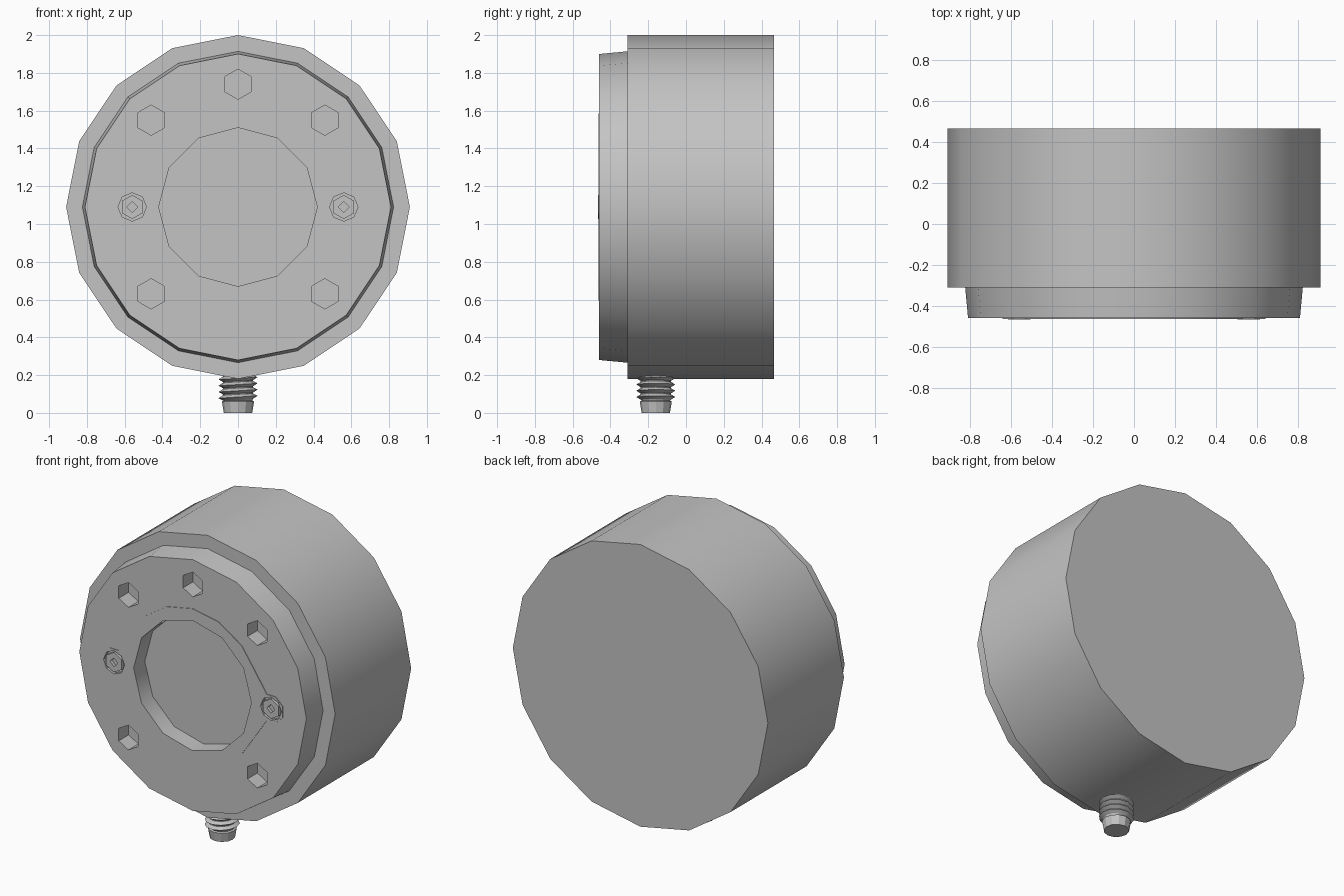
import bpy, bmesh
from math import sin, cos, radians, tau

if "Cube" in bpy.data.objects:
    bpy.data.objects.remove(bpy.data.objects["Cube"], do_unlink=True)

CZ = 1.09        # height of the housing axis
FRONT = -0.46    # front face of the flange

metal = bpy.data.materials.new("grey metal")
metal.use_nodes = True
GREY = (0.55, 0.55, 0.55, 1)
metal.diffuse_color = GREY
metal.node_tree.nodes["Principled BSDF"].inputs["Base Color"].default_value = GREY


def loft(name, rings):
    """Skin equal-sized rings of points and cap both ends."""
    bm = bmesh.new()
    loops = [[bm.verts.new(p) for p in ring] for ring in rings]
    n = len(loops[0])
    for a, b in zip(loops, loops[1:]):
        for i in range(n):
            j = (i + 1) % n
            bm.faces.new((a[i], a[j], b[j], b[i]))
    bm.faces.new(loops[0])
    bm.faces.new(loops[-1])
    bmesh.ops.recalc_face_normals(bm, faces=bm.faces)
    mesh = bpy.data.meshes.new(name)
    bm.to_mesh(mesh)
    bm.free()
    obj = bpy.data.objects.new(name, mesh)
    bpy.context.collection.objects.link(obj)
    mesh.materials.append(metal)
    return obj


def polygon(x, z, r, sides):
    """Regular outline with a corner at the top."""
    return [(x + r * sin(tau * i / sides), z + r * cos(tau * i / sides))
            for i in range(sides)]


def prism(name, outline, y0, y1, back=None):
    return loft(name, [[(x, y0, z) for x, z in outline],
                       [(x, y1, z) for x, z in back or outline]])


def activate(obj):
    bpy.ops.object.select_all(action='DESELECT')
    obj.select_set(True)
    bpy.context.view_layer.objects.active = obj


def cut(obj, outline, depth):
    """Sink a straight pocket into the front of a part."""
    cutter = prism("cutter", outline, -0.6, depth)
    cutter.hide_render = True
    activate(obj)
    mod = obj.modifiers.new("pocket", 'BOOLEAN')
    mod.operation = 'DIFFERENCE'
    mod.solver = 'EXACT'
    mod.object = cutter
    bpy.ops.object.modifier_apply(modifier=mod.name)
    bpy.data.objects.remove(cutter, do_unlink=True)


def smooth(obj, angle=35):
    activate(obj)
    bpy.ops.object.shade_smooth_by_angle(angle=radians(angle))


# Main drum
smooth(prism("housing", polygon(0, CZ, 0.91, 16), -0.31, 0.465))

# Front flange, slightly tapered, with its pockets
flange = prism("front_flange", polygon(0, CZ, 0.81, 16), FRONT, -0.30,
               polygon(0, CZ, 0.825, 16))
recess = polygon(0, CZ, 0.42, 12)
cut(flange, recess, -0.35)
for a in (45, 90, 135, 225, 315):
    x, z = 0.65 * cos(radians(a)), CZ + 0.65 * sin(radians(a))
    cut(flange, polygon(x, z, 0.08, 6), -0.36)

# Retaining ring with an ear on each side
half = [(0.495 * cos(radians(a)), 0.495 * sin(radians(a))) for a in (90, 68, 45, 24)]
half += [(0.56 + 0.09 * cos(radians(a)), 0.09 * sin(radians(a)))
         for a in (110, 70, 25, -25, -70, -110)]
half += [(0.495 * cos(radians(a)), 0.495 * sin(radians(a))) for a in (-24, -45, -68)]
outline = [(s * x, CZ + s * z) for s in (1, -1) for x, z in half]
ring = prism("retaining_ring", outline, FRONT - 0.004, -0.42)
cut(ring, recess, -0.35)

# Socket bolts sunk into the ears
for side, x in (("left", 0.56), ("right", -0.56)):
    for part in (ring, flange):
        cut(part, polygon(x, CZ, 0.075, 8), -0.44)
    bolt = prism(side + "_bolt", polygon(x, CZ, 0.064, 6), FRONT - 0.005, -0.43)
    cut(bolt, polygon(x, CZ, 0.028, 4), -0.445)
    smooth(bolt)
smooth(flange)
smooth(ring)

# Threaded stem underneath, ridges leaning like a screw thread
profile = [(0.075, 0), (0.085, 0.06), (0.075, 0.065)]
for k in range(4):
    z = 0.07 + 0.033 * k
    profile += [(0.08, z), (0.103, z + 0.014), (0.08, z + 0.028)]
profile += [(0.08, 0.25)]
rings = []
for r, z in profile:
    lean = 0.06 if 0.065 < z < 0.2 else 0
    rings.append([(x, y - 0.16, z + lean * x) for x, y in polygon(0, 0, r, 12)])
smooth(loft("threaded_stem", rings), 25)
